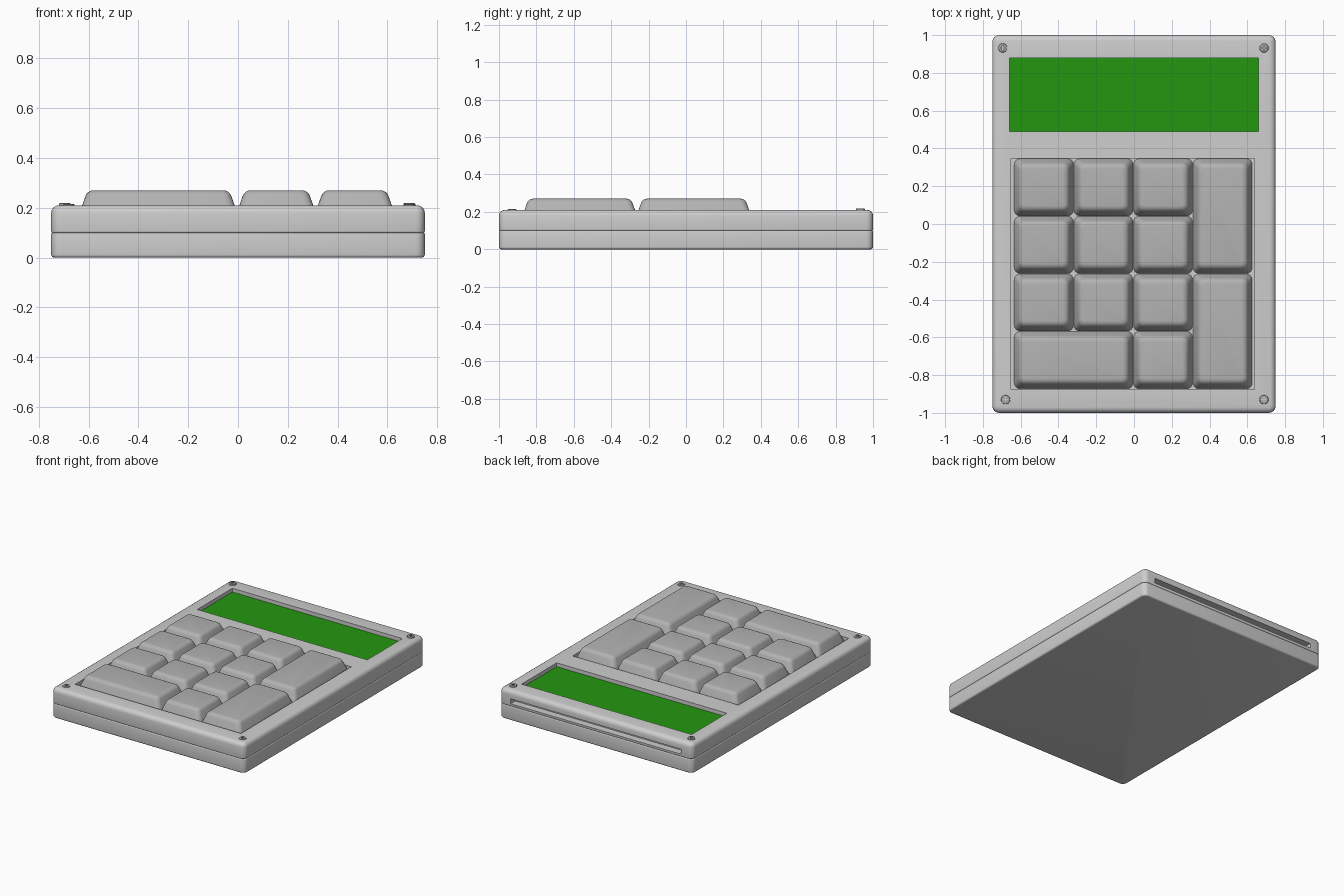
import bpy, bmesh
from mathutils import Vector

if "Cube" in bpy.data.objects:
    bpy.data.objects.remove(bpy.data.objects["Cube"])


def material(name, rgb):
    m = bpy.data.materials.new(name)
    m.diffuse_color = (*rgb, 1)
    m.use_nodes = True
    m.node_tree.nodes["Principled BSDF"].inputs["Base Color"].default_value = m.diffuse_color
    return m


CASE = material("light grey", (0.62, 0.62, 0.62))
KEY = material("key grey", (0.45, 0.45, 0.45))
SCREW = material("screw grey", (0.40, 0.40, 0.40))
GREEN = material("display green", (0.017, 0.31, 0.005))


def finish(bm, name, mat):
    bmesh.ops.recalc_face_normals(bm, faces=bm.faces)
    me = bpy.data.meshes.new(name)
    bm.to_mesh(me)
    bm.free()
    ob = bpy.data.objects.new(name, me)
    bpy.context.collection.objects.link(ob)
    if mat:
        me.materials.append(mat)
    return ob


def cap_edges(bm, z):
    """Outline edges of the flat cap at height z."""
    return [e for e in bm.edges if all(abs(v.co.z - z) < 1e-5 for v in e.verts)]


def block(name, lo, hi, mat=None, corner=0, top=0, bottom=0, taper=0, seg=4):
    """Box between two corners, optionally tapered and rounded."""
    lo, hi = Vector(lo), Vector(hi)
    mid, size = (lo + hi) / 2, hi - lo
    bm = bmesh.new()
    bmesh.ops.create_cube(bm, size=1)
    for v in bm.verts:
        sx, sy = v.co.x * 2, v.co.y * 2
        up = v.co.z > 0
        v.co = mid + Vector(c * s for c, s in zip(v.co, size))
        if up:
            v.co.x -= sx * taper
            v.co.y -= sy * taper
    if corner:
        sides = [e for e in bm.edges if abs(e.verts[0].co.z - e.verts[1].co.z) > 1e-5]
        bmesh.ops.bevel(bm, geom=sides, offset=corner, segments=seg, profile=0.5, affect='EDGES')
    for radius, z in ((top, hi.z), (bottom, lo.z)):
        if radius:
            bmesh.ops.bevel(bm, geom=cap_edges(bm, z), offset=radius, segments=seg,
                            profile=0.5, affect='EDGES')
    return finish(bm, name, mat)


def activate(ob):
    bpy.ops.object.select_all(action='DESELECT')
    ob.select_set(True)
    bpy.context.view_layer.objects.active = ob


def cut(ob, lo, hi):
    """Subtract a box from an object."""
    cutter = block("cutter", lo, hi)
    cutter.hide_render = True
    activate(ob)
    mod = ob.modifiers.new("cut", 'BOOLEAN')
    mod.operation, mod.solver, mod.object = 'DIFFERENCE', 'EXACT', cutter
    bpy.ops.object.modifier_apply(modifier=mod.name)
    bpy.data.objects.remove(cutter)


def smooth(ob):
    activate(ob)
    bpy.ops.object.shade_smooth_by_angle()


# Two case halves meeting at a fine seam
lower = block("lower_case", (-0.75, -1, 0), (0.75, 1, 0.1), CASE, 0.036, 0.006, 0.012)
upper = block("upper_case", (-0.75, -1, 0.1), (0.75, 1, 0.21), CASE, 0.036, 0.03, 0.006)
cut(upper, (-0.66, 0.49, 0.18), (0.66, 0.88, 0.3))          # display window
cut(upper, (-0.65, -0.877, 0.185), (0.637, 0.347, 0.3))     # keypad well
cut(upper, (-0.66, 0.95, 0.118), (0.66, 1.1, 0.152))        # rear slot
smooth(lower)
smooth(upper)

# Display panel
block("display", (-0.659, 0.491, 0.18), (0.659, 0.879, 0.184), GREEN)

# Keys: column, row, width and height in key units, row 0 at the front
layout = [(c, r, 1, 1) for r in (1, 2, 3) for c in range(3)]
layout += [(0, 0, 2, 1), (2, 0, 1, 1), (3, 0, 1, 2), (3, 2, 1, 2)]
PX, PY, X0, Y0 = 0.3155, 0.305, -0.635, -0.873
for i, (c, r, w, h) in enumerate(layout):
    x, y = X0 + c * PX, Y0 + r * PY
    key = block(f"key_{i + 1}", (x + 0.001, y + 0.001, 0.186),
                (x + w * PX - 0.001, y + h * PY - 0.001, 0.27), KEY,
                corner=0.03, top=0.022, taper=0.03)
    smooth(key)

# Corner screws with cross recesses
for i, (x, y, z) in enumerate([(-0.695, 0.932, 0.219), (0.688, 0.932, 0.219),
                               (-0.68, -0.93, 0.215), (0.688, -0.93, 0.215)]):
    bm = bmesh.new()
    bmesh.ops.create_cone(bm, cap_ends=True, segments=24, radius1=0.024, radius2=0.024, depth=0.03)
    bmesh.ops.translate(bm, verts=bm.verts, vec=(x, y, z - 0.015))
    bmesh.ops.bevel(bm, geom=cap_edges(bm, z), offset=0.005, segments=2, profile=0.5, affect='EDGES')
    screw = finish(bm, f"screw_{i + 1}", SCREW)
    for a, b in ((0.013, 0.003), (0.003, 0.013)):
        cut(screw, (x - a, y - b, z - 0.01), (x + a, y + b, z + 0.02))
    smooth(screw)
